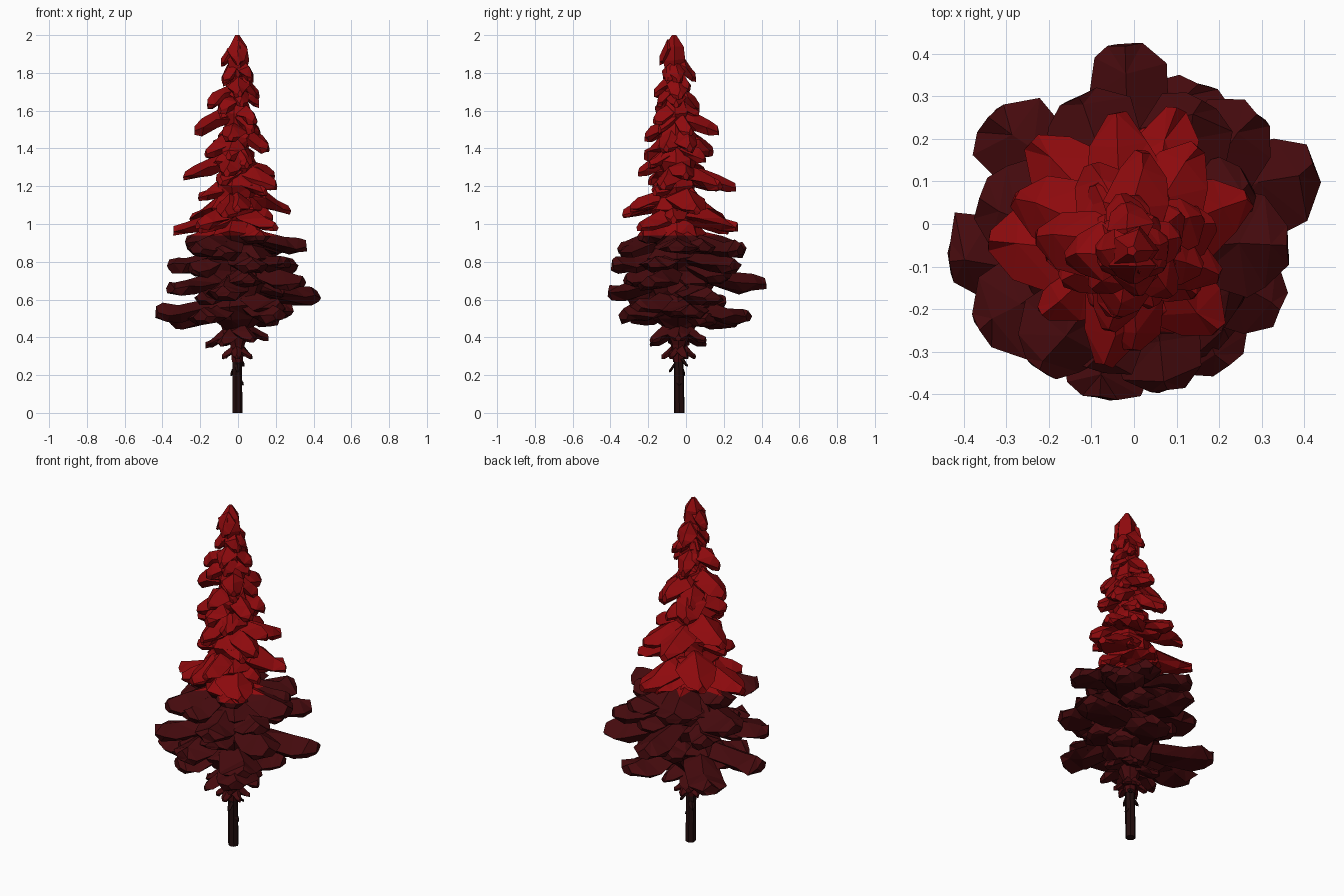
import bpy, bmesh, math, random
from mathutils import Vector

random.seed(11)
if "Cube" in bpy.data.objects:
    bpy.data.objects.remove(bpy.data.objects["Cube"])

COLOUR_LINE = 0.94


def make_material(name, rgb):
    mat = bpy.data.materials.new(name)
    mat.use_nodes = True
    colour = (*rgb, 1)
    mat.diffuse_color = colour
    bsdf = next(n for n in mat.node_tree.nodes if n.type == 'BSDF_PRINCIPLED')
    bsdf.inputs["Base Color"].default_value = colour
    bsdf.inputs["Roughness"].default_value = 0.9
    return mat


bark = make_material("dark bark", (0.016, 0.004, 0.004))
maroon = make_material("dark maroon needles", (0.058, 0.003, 0.004))
red = make_material("deep red needles", (0.27, 0.003, 0.004))


def axis(z):
    """Centre of the slightly leaning tree at height z."""
    return Vector((-0.005, -0.035 - 0.014 * z, z))


def envelope(z):
    """Outer reach of the foliage at height z."""
    profile = [(0.4, 0.15), (0.5, 0.36), (0.85, 0.36),
               (1.05, 0.28), (1.5, 0.18), (1.9, 0.07), (2.0, 0.03)]
    for (z0, r0), (z1, r1) in zip(profile, profile[1:]):
        if z <= z1:
            return r0 + (r1 - r0) * (z - z0) / (z1 - z0)
    return profile[-1][1]


def skin(bm, rings):
    """Join rings of points into a closed, faceted solid."""
    loops = [[bm.verts.new(p) for p in ring] for ring in rings]
    n = len(loops[0])
    for a, b in zip(loops, loops[1:]):
        for i in range(n):
            j = (i + 1) % n
            bm.faces.new((a[i], a[j], b[j], b[i]))
    bm.faces.new(loops[0])
    bm.faces.new(loops[-1])


ROUNDED = [(0, 0.35, 0), (0.35, 0.75, 0), (0.7, 1, -0.02), (0.9, 0.85, -0.01), (1, 0.4, 0)]
POINTED = [(0, 0.5, 0), (0.45, 1, 0.01), (0.8, 0.7, 0), (1, 0.22, 0)]
SECTION = [(0, 0.6), (1, 0), (0.55, -0.4), (-0.55, -0.4), (-1, 0)]


def bough(bm, tip, width, height, rise, stations):
    """One chunky bough from the trunk out to its tip."""
    tip = Vector(tip)
    base = axis(tip.z + rise)
    out = tip - base
    side = Vector((-out.y, out.x, 0)).normalized()
    up = Vector((0, 0, 1))
    rings = []
    for t, scale, sag in stations:
        centre = base.lerp(tip, t) + up * sag
        wobble = 0.05 if t == 1 else 0.18
        ring = []
        for u, v in SECTION:
            w = width * scale * (u + random.uniform(-wobble, wobble))
            h = height * (0.4 + 0.6 * scale) * (v + random.uniform(-wobble, wobble))
            slide = out * random.uniform(-wobble, wobble) * 0.3
            ring.append(centre + side * w + up * h + slide)
        rings.append(ring)
    skin(bm, rings)


def around(z, angle, reach):
    """Point at a given angle and distance from the tree's centre."""
    return axis(z) + Vector((math.cos(angle), math.sin(angle), 0)) * reach


def finish(name, bm, materials):
    """Split two needle colours by height, flat-shade and link the object."""
    bmesh.ops.triangulate(bm, faces=bm.faces[:])
    bmesh.ops.recalc_face_normals(bm, faces=bm.faces[:])
    if len(materials) > 1:
        bmesh.ops.bisect_plane(bm, geom=bm.verts[:] + bm.edges[:] + bm.faces[:],
                               plane_co=(0, 0, COLOUR_LINE), plane_no=(0, 0, 1))
        for face in bm.faces:
            face.material_index = int(face.calc_center_median().z > COLOUR_LINE)
    mesh = bpy.data.meshes.new(name)
    bm.to_mesh(mesh)
    bm.free()
    for mat in materials:
        mesh.materials.append(mat)
    obj = bpy.data.objects.new(name, mesh)
    bpy.context.collection.objects.link(obj)


def circle(z, radius, sides, jitter=0):
    ring = []
    for i in range(sides):
        r = radius * (1 + random.uniform(-jitter, jitter))
        point = around(z, math.tau * i / sides, r)
        point.z += radius * random.uniform(-jitter, jitter) * 0.5
        ring.append(point)
    return ring


# Trunk
bm = bmesh.new()
skin(bm, [circle(z, r, 7) for z, r in [(0, 0.028), (0.22, 0.027), (0.5, 0.024), (1, 0.015)]])
finish("trunk", bm, [bark])

# Small dead twigs on the bare trunk
bm = bmesh.new()
for i, z in enumerate([0.15, 0.2, 0.22, 0.25]):
    bough(bm, around(z, i * 2.4, 0.035 + 0.008 * i), 0.018, 0.025, 0.04, POINTED)
finish("trunk_twigs", bm, [bark])

# Inner foliage around the trunk
bm = bmesh.new()
rings = [circle(0.27, 0.03, 7), circle(0.36, 0.04, 7), circle(0.44, 0.07, 7, 0.2)]
for i in range(23):
    z = 0.5 + i * 0.064
    rings.append(circle(z, envelope(z) * (0.5 if i % 2 else 0.36), 7, 0.2))
skin(bm, rings)
finish("inner_foliage", bm, [maroon, red])

# Long lower boughs, with rounded tips
lower_tips = [
    (-0.02, 0.42, 0.68), (0.15, 0.33, 0.51), (0.29, 0.26, 0.78),
    (0.42, 0.14, 0.61), (0.36, -0.05, 0.88), (0.34, -0.2, 0.69),
    (0.22, -0.33, 0.52), (0.08, -0.39, 0.78), (-0.08, -0.41, 0.64),
    (-0.22, -0.34, 0.87), (-0.36, -0.25, 0.66), (-0.43, -0.09, 0.53),
    (-0.36, 0.06, 0.78), (-0.34, 0.25, 0.49), (-0.13, 0.3, 0.87),
    (0.28, 0.02, 0.54), (-0.2, -0.28, 0.51), (0.16, 0.29, 0.86)]
bm = bmesh.new()
for tip in lower_tips:
    bough(bm, tip, random.uniform(0.1, 0.125), 0.09, 0.06, ROUNDED)
finish("lower_boughs", bm, [maroon, red])

# Two small separate tiers under the main crown
bm = bmesh.new()
for i in range(6):
    angle = math.tau * i / 6
    bough(bm, around(0.375 + 0.02 * math.cos(angle), angle, 0.165), 0.07, 0.06, 0.06, POINTED)
    bough(bm, around(0.295, angle + 0.5, 0.09), 0.03, 0.04, 0.04, POINTED)
finish("skirt_boughs", bm, [maroon])

# Drooping upper boughs
upper_tips = [
    (-0.34, -0.04, 0.96), (-0.07, -0.33, 1.05), (0.2, -0.25, 0.98),
    (0.27, 0.06, 1.07), (0.1, 0.27, 0.98), (-0.24, 0.19, 1.03),
    (-0.2, -0.18, 0.97), (-0.04, 0.26, 1.19), (0.2, -0.12, 1.2),
    (-0.28, 0.06, 1.25), (-0.06, -0.25, 1.27), (0.15, 0.18, 1.2),
    (0.16, 0.02, 1.4), (-0.05, -0.22, 1.36), (-0.1, 0.14, 1.38),
    (-0.23, -0.03, 1.49), (0.02, 0.17, 1.49), (0.08, -0.14, 1.5),
    (-0.16, -0.08, 1.63), (0.11, -0.03, 1.68), (-0.03, 0.07, 1.61),
    (0.02, -0.15, 1.64), (-0.08, -0.1, 1.76), (0.08, -0.04, 1.77),
    (-0.02, 0.05, 1.77), (-0.09, -0.06, 1.85), (0.0, -0.14, 1.86)]
bm = bmesh.new()
for tip in upper_tips:
    reach = (Vector(tip) - axis(tip[2])).length
    bough(bm, tip, 0.03 + reach * 0.24, 0.09, 0.08, POINTED)
finish("upper_boughs", bm, [maroon, red])

# Shorter boughs filling the gaps in a spiral
bm = bmesh.new()
for i in range(46):
    z = 0.5 + i * 0.029
    reach = envelope(z) * random.uniform(0.65, 0.9)
    stations = ROUNDED if z < COLOUR_LINE else POINTED
    bough(bm, around(z, i * 2.4 + 0.7, reach), 0.025 + reach * 0.26, 0.08, 0.06, stations)
finish("filler_boughs", bm, [maroon, red])

# Pointed crown
bm = bmesh.new()
skin(bm, [circle(1.78, 0.045, 5, 0.2), circle(1.87, 0.055, 5, 0.2),
          circle(1.935, 0.052, 5, 0.2), circle(2.0, 0.012, 5)])
finish("crown_tip", bm, [red])
